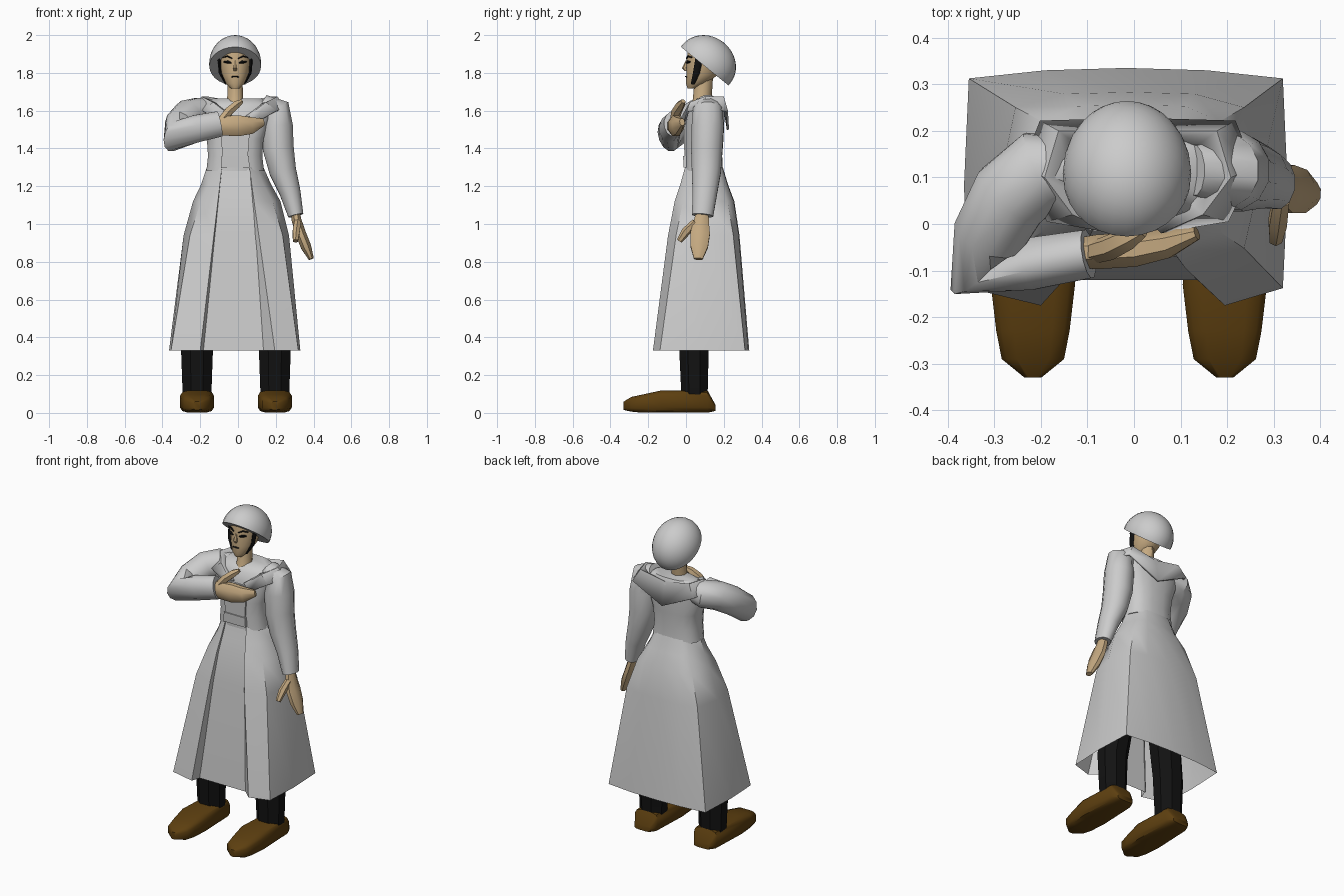
import bpy, math
from mathutils import Vector, Matrix
import bmesh

CX = -0.015  # centre line of the body


def material(name, rgb):
    m = bpy.data.materials.new(name)
    m.diffuse_color = (*rgb, 1)
    return m


SKIN = material("skin", (0.56, 0.40, 0.22))
BROWN = material("brown_leather", (0.11, 0.05, 0.005))
BLACK = material("black", (0.006, 0.006, 0.006))


def finish(name, bm, mat=None, angle=40):
    bmesh.ops.recalc_face_normals(bm, faces=bm.faces)
    me = bpy.data.meshes.new(name)
    bm.to_mesh(me)
    bm.free()
    ob = bpy.data.objects.new(name, me)
    bpy.context.collection.objects.link(ob)
    if mat:
        me.materials.append(mat)
    bpy.ops.object.select_all(action='DESELECT')
    ob.select_set(True)
    bpy.context.view_layer.objects.active = ob
    bpy.ops.object.shade_smooth_by_angle(angle=math.radians(angle))
    return ob


def loft(name, rows, mat=None, closed=True, caps=True, angle=40):
    """Skin a list of point rows with quads."""
    bm = bmesh.new()
    vs = [[bm.verts.new(p) for p in r] for r in rows]
    n = len(rows[0])
    for a, b in zip(vs, vs[1:]):
        for i in range(n if closed else n - 1):
            j = (i + 1) % n
            bm.faces.new((a[i], a[j], b[j], b[i]))
    if closed and caps:
        bm.faces.new(vs[0])
        bm.faces.new(vs[-1])
    return finish(name, bm, mat, angle)


def tube(name, stations, hint, mat=None, n=10, axis=None, power=2, angle=40):
    """Stations are (x, y, z, side radius, radius along hint)."""
    c = [Vector(s[:3]) for s in stations]
    rows = []
    for i, s in enumerate(stations):
        if axis:
            t = Vector(axis)
        else:
            t = Vector()
            if i > 0:
                t += (c[i] - c[i - 1]).normalized()
            if i < len(c) - 1:
                t += (c[i + 1] - c[i]).normalized()
            t.normalize()
        h = Vector(hint)
        v = (h - t * h.dot(t)).normalized()
        u = v.cross(t)
        row = []
        for k in range(n):
            w = 2 * math.pi * (k + 0.5) / n
            cw, sw = math.cos(w), math.sin(w)
            row.append(c[i] + u * s[3] * math.copysign(abs(cw) ** (2 / power), cw)
                       + v * s[4] * math.copysign(abs(sw) ** (2 / power), sw))
        rows.append(row)
    return loft(name, rows, mat, angle=angle)


Y, Z = (0, 1, 0), (0, 0, 1)

# Long coat skirt: z, x min, x max, y min, y max, corner squareness
SKIRT = [(0.33, -0.365, 0.33, -0.175, 0.335, 0.97),
         (0.94, -0.288, 0.27, -0.095, 0.283, 0.88),
         (1.12, -0.238, 0.225, -0.06, 0.256, 0.82),
         (1.21, -0.195, 0.175, -0.03, 0.222, 0.78),
         (1.30, -0.165, 0.135, -0.005, 0.195, 0.75)]
coat, panel = [], []
for z, x0, x1, y0, y1, k in SKIRT:
    t = (1.30 - z) / 0.97
    cx, cy, rx, ry = (x0 + x1) / 2, (y0 + y1) / 2, (x1 - x0) / 2, (y1 - y0) / 2
    pl, pr, py = -0.085 - 0.095 * t, 0.06 + 0.065 * t, y0 + 0.008 + 0.047 * t
    coat.append([(x, y, z) for x, y in (
        (pl, py + 0.01), (pl - 0.02 * t, y0), (cx - k * rx, cy - k * ry * 0.88), (x0, cy),
        (cx - k * rx, cy + k * ry * 0.94), (cx - rx * 0.5, y1 - 0.02 * ry), (cx, y1),
        (cx + rx * 0.5, y1 - 0.02 * ry), (cx + k * rx, cy + k * ry * 0.94), (x1, cy),
        (cx + k * rx, cy - k * ry * 0.88), (pr + 0.07 * t, y0), (pr, py + 0.01))])
    panel.append([(pl - 0.01, py, z), (pr + 0.01, py, z)])
loft("coat_skirt", coat, closed=False)
loft("front_panel", panel, closed=False)

# Bodice, belt and chest panel
tube("bodice", [(CX, 0.095, 1.28, 0.155, 0.102), (CX, 0.093, 1.36, 0.146, 0.1),
                (CX, 0.095, 1.45, 0.152, 0.105), (CX, 0.1, 1.56, 0.19, 0.105),
                (-0.005, 0.11, 1.63, 0.19, 0.095), (-0.005, 0.125, 1.665, 0.13, 0.065)],
     Y, n=16, axis=Z, power=2.5)
tube("belt", [(CX, 0.035, 1.30, 0.078, 0.05), (CX, 0.035, 1.36, 0.076, 0.052)],
     Y, n=4, axis=Z, power=20)
tube("chest_panel", [(CX, 0.035, 1.36, 0.07, 0.045), (CX, 0.035, 1.56, 0.085, 0.05)],
     Y, n=4, axis=Z, power=20)

# Folded hood collar: left half as (inner edge, crest, outer edge), then mirrored
HALF = [((-0.03, 0.0, 1.57), (-0.05, -0.02, 1.575), (-0.075, -0.015, 1.53)),
        ((-0.11, 0.05, 1.635), (-0.14, 0.02, 1.645), (-0.195, 0.005, 1.60)),
        ((-0.15, 0.11, 1.65), (-0.20, 0.10, 1.675), (-0.25, 0.12, 1.615)),
        ((-0.13, 0.17, 1.65), (-0.17, 0.20, 1.675), (-0.21, 0.222, 1.60)),
        ((0.0, 0.17, 1.63), (0.0, 0.20, 1.645), (0.0, 0.228, 1.50))]
stations = HALF + [tuple((-x, y, z) for x, y, z in s) for s in HALF[-2::-1]]
collar = loft("hood_collar", [[(x + 0.008, y, z) for x, y, z in s] for s in stations],
              closed=False, angle=30)
sol = collar.modifiers.new("thickness", 'SOLIDIFY')
sol.thickness = 0.012

# Hanging arm
tube("left_sleeve", [(0.13, 0.115, 1.65, 0.04, 0.055), (0.20, 0.115, 1.605, 0.08, 0.08),
                     (0.208, 0.115, 1.52, 0.085, 0.088), (0.213, 0.11, 1.40, 0.085, 0.086),
                     (0.237, 0.108, 1.28, 0.074, 0.08), (0.275, 0.1, 1.17, 0.058, 0.068),
                     (0.306, 0.088, 1.045, 0.042, 0.058)], Y, n=12)
tube("left_hand", [(0.302, 0.088, 1.07, 0.025, 0.035), (0.31, 0.082, 1.02, 0.028, 0.042),
                   (0.332, 0.075, 0.95, 0.03, 0.056), (0.36, 0.07, 0.88, 0.03, 0.05),
                   (0.388, 0.065, 0.815, 0.015, 0.025)], Y, SKIN, n=8)
tube("left_thumb", [(0.315, 0.05, 1.01, 0.02, 0.02), (0.308, 0.0, 0.96, 0.022, 0.024),
                    (0.304, -0.035, 0.91, 0.015, 0.015)], Y, SKIN, n=6)

# Arm folded across the chest
tube("right_sleeve", [(-0.12, 0.125, 1.60, 0.06, 0.06), (-0.20, 0.115, 1.59, 0.09, 0.082),
                      (-0.265, 0.06, 1.575, 0.088, 0.085), (-0.31, -0.02, 1.525, 0.08, 0.085),
                      (-0.338, -0.095, 1.465, 0.075, 0.085), (-0.22, -0.085, 1.505, 0.058, 0.075),
                      (-0.098, -0.064, 1.53, 0.054, 0.07)], Z, n=12)
tube("right_hand", [(-0.12, -0.062, 1.525, 0.035, 0.045), (-0.08, -0.06, 1.52, 0.04, 0.055),
                    (0.0, -0.055, 1.52, 0.04, 0.06), (0.07, -0.042, 1.522, 0.034, 0.048),
                    (0.135, -0.02, 1.54, 0.015, 0.02)], Z, SKIN, n=8)
tube("right_thumb", [(-0.085, -0.06, 1.55, 0.025, 0.025), (-0.05, -0.05, 1.595, 0.025, 0.028),
                     (-0.01, -0.03, 1.63, 0.023, 0.025), (0.02, -0.015, 1.65, 0.012, 0.014)],
     Y, SKIN, n=6)

# Legs and shoes
for side, x in (("right", -0.217), ("left", 0.195)):
    tube(side + "_leg", [(x, 0.045, 0.09, 0.082, 0.075), (x, 0.042, 0.35, 0.092, 0.085),
                         (x * 0.8, 0.055, 0.65, 0.095, 0.1), (x * 0.5, 0.09, 1.0, 0.095, 0.1)],
         Y, BLACK, n=8, axis=Z)
    shoe = [(0.155, 0.01, 0.045, 0.055), (0.115, 0.0, 0.118, 0.08), (-0.13, 0.0, 0.12, 0.092),
            (-0.23, 0.0, 0.098, 0.08), (-0.29, 0.006, 0.085, 0.068), (-0.33, 0.015, 0.06, 0.018)]
    tube(side + "_shoe", [(x, y, (a + b) / 2, w, (b - a) / 2) for y, a, b, w in shoe],
         Z, BROWN, n=12, axis=(0, -1, 0), power=4)

# Neck, head and nose
tube("neck", [(CX, 0.065, 1.59, 0.06, 0.06), (CX, 0.085, 1.65, 0.045, 0.05),
              (CX, 0.095, 1.78, 0.04, 0.048)], Y, SKIN, n=10, axis=Z)
tube("head", [(CX, 0.03, 1.717, 0.022, 0.022), (CX, 0.055, 1.745, 0.052, 0.057),
              (CX, 0.085, 1.79, 0.073, 0.085), (CX, 0.095, 1.86, 0.085, 0.095),
              (CX, 0.1, 1.925, 0.08, 0.09)], Y, SKIN, n=16, axis=Z)
tube("nose", [(CX, 0.005, 1.865, 0.006, 0.006), (CX, -0.007, 1.825, 0.012, 0.014),
              (CX, 0.003, 1.81, 0.009, 0.01)], Y, SKIN, n=6, axis=Z)

# Facial features
tube("mouth", [(CX - 0.02, 0.005, 1.779, 0.003, 0.008), (CX, 0.0, 1.781, 0.004, 0.008),
               (CX + 0.02, 0.005, 1.779, 0.003, 0.008)], Y, BLACK, n=6, axis=(1, 0, 0))
for side, s in (("right", -1), ("left", 1)):
    tube(side + "_eye", [(CX + s * 0.02, 0.005, 1.853, 0.003, 0.007),
                         (CX + s * 0.037, 0.009, 1.857, 0.009, 0.009),
                         (CX + s * 0.057, 0.022, 1.858, 0.004, 0.009)], Y, BLACK, n=6)
    tube(side + "_eyebrow", [(CX + s * 0.015, 0.004, 1.876, 0.003, 0.006),
                             (CX + s * 0.042, 0.012, 1.888, 0.004, 0.007),
                             (CX + s * 0.065, 0.03, 1.882, 0.003, 0.007)], Y, BLACK, n=6)
    tube(side + "_side_lock", [(CX + s * 0.085, 0.07, 1.88, 0.01, 0.02),
                               (CX + s * 0.08, 0.055, 1.80, 0.008, 0.018),
                               (CX + s * 0.05, 0.035, 1.74, 0.004, 0.01)], Y, BLACK, n=6)

# Rounded hair: tilted ellipsoid cut open towards the face
bm = bmesh.new()
bmesh.ops.create_uvsphere(bm, u_segments=28, v_segments=18, radius=1)
cut = bmesh.ops.bisect_plane(bm, geom=bm.verts[:] + bm.edges[:] + bm.faces[:],
                             plane_co=(0, 0, -0.1), plane_no=(0, 0, -1), clear_outer=True)
bmesh.ops.holes_fill(bm, edges=[e for e in bm.edges if e.is_boundary])
bm.transform(Matrix.Translation((CX, 0.108, 1.847)) @ Matrix.Rotation(math.radians(-39), 4, 'X')
             @ Matrix.Diagonal((0.138, 0.163, 0.146, 1)))
finish("hair", bm)
